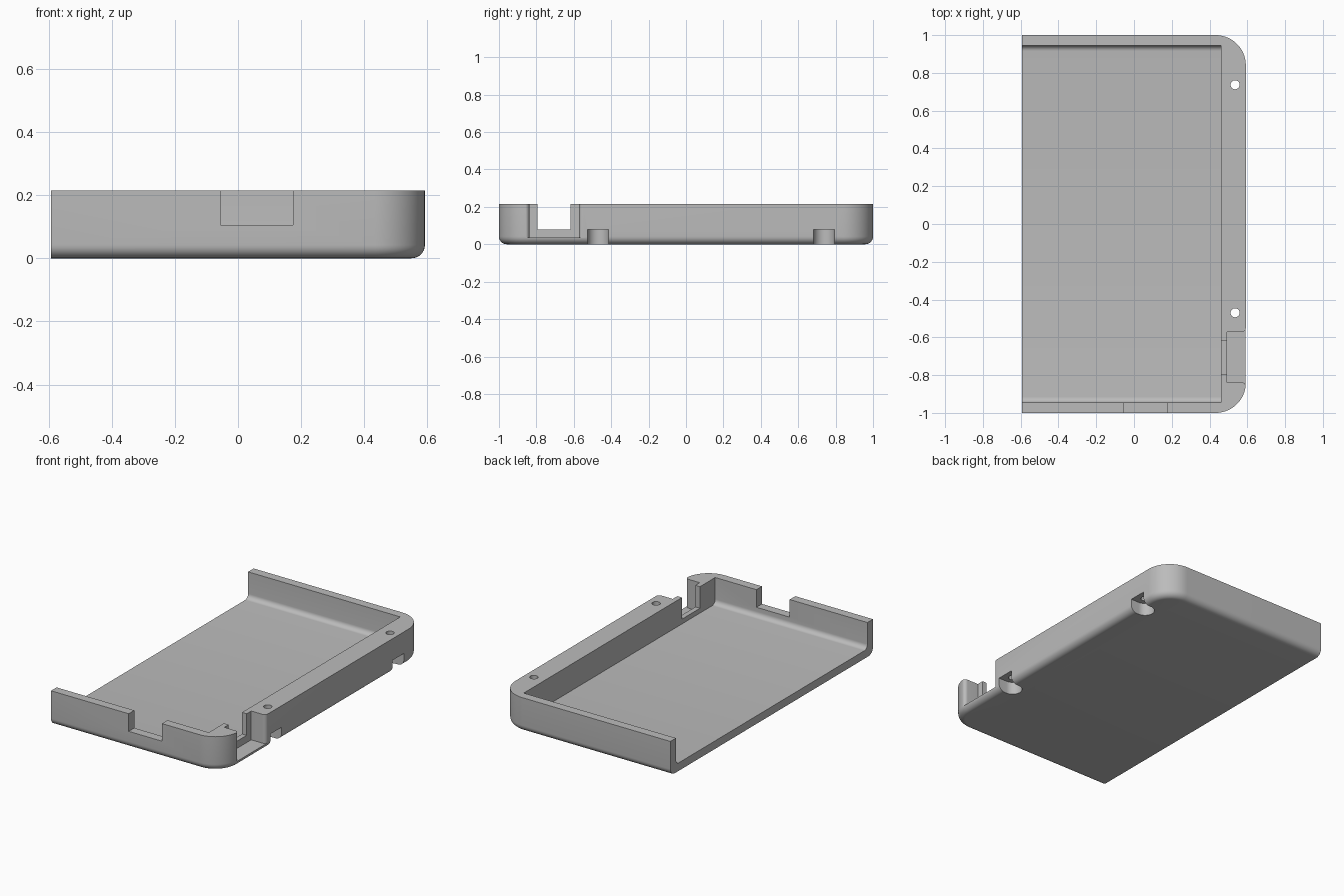
import bpy, bmesh, math
from math import sin, cos, pi

cube = bpy.data.objects.get("Cube")
if cube:
    bpy.data.objects.remove(cube, do_unlink=True)

X, Y, H = 0.592, 1.0, 0.215      # half width, half length, height
CORNER, FILLET = 0.16, 0.042     # corner and bottom edge radii
FLOOR, INNER_X, INNER_Y = 0.05, 0.46, 0.945

grey = bpy.data.materials.new("plain grey")
grey.use_nodes = True
colour = (0.5, 0.5, 0.5, 1)
grey.diffuse_color = colour
grey.node_tree.nodes["Principled BSDF"].inputs["Base Color"].default_value = colour


def arc(cx, cy, r, a0, a1, n=12):
    return [(cx + r * cos(a0 + (a1 - a0) * i / n),
             cy + r * sin(a0 + (a1 - a0) * i / n)) for i in range(n + 1)]


def loft(name, rings):
    """Skin a stack of closed rings and cap both ends."""
    bm = bmesh.new()
    loops = [[bm.verts.new(p) for p in ring] for ring in rings]
    n = len(loops[0])
    for a, b in zip(loops, loops[1:]):
        for i in range(n):
            j = (i + 1) % n
            bm.faces.new((a[i], a[j], b[j], b[i]))
    bm.faces.new(loops[0][::-1])
    bm.faces.new(loops[-1])
    bmesh.ops.recalc_face_normals(bm, faces=bm.faces)
    mesh = bpy.data.meshes.new(name)
    bm.to_mesh(mesh)
    bm.free()
    obj = bpy.data.objects.new(name, mesh)
    bpy.context.collection.objects.link(obj)
    mesh.materials.append(grey)
    return obj


def prism(name, outline, z0, z1):
    return loft(name, [[(x, y, z) for x, y in outline] for z in (z0, z1)])


def box(name, x0, x1, y0, y1, z0, z1):
    return prism(name, [(x0, y0), (x1, y0), (x1, y1), (x0, y1)], z0, z1)


def body_ring(inset, z):
    """Outline with two rounded corners; the open left end stays in place."""
    r, c = CORNER - inset, CORNER
    pts = [(-X, -Y + inset)]
    pts += arc(X - c, -Y + c, r, -pi / 2, 0, 20)
    pts += arc(X - c, Y - c, r, 0, pi / 2, 20)
    pts += [(-X, Y - inset)]
    return [(x, y, z) for x, y in pts]


# Outer shell with a rounded bottom edge
steps = [i / 8 * pi / 2 for i in range(9)]
rings = [body_ring(FILLET * (1 - sin(a)), FILLET * (1 - cos(a))) for a in steps]
case = loft("case_shell", rings + [body_ring(0, H)])

# Tray cavity, open on the left, with rounded floor edges along the long sides
r = 0.03
section = [(INNER_Y, 0.4)] + arc(INNER_Y - r, FLOOR + r, r, 0, -pi / 2, 8)
section += arc(-INNER_Y + r, FLOOR + r, r, -pi / 2, -pi, 8) + [(-INNER_Y, 0.4)]
cutters = [loft("cavity_cutter",
                [[(x, y, z) for y, z in section] for x in (-0.8, INNER_X)])]

# Notch in the front wall
cutters.append(box("front_notch_cutter", -0.055, 0.175, -1.1, -0.9, 0.105, 0.4))

# Port recess with rounded outer edges, and the slot behind it
y0, y1, r = -0.838, -0.572, 0.022
recess = [(0.492, y1), (0.492, y0)]
recess += arc(X - r, y0 - r, r, pi / 2, 0, 6) + [(0.7, y0 - r), (0.7, y1 + r)]
recess += arc(X - r, y1 + r, r, 0, -pi / 2, 6)
cutters.append(prism("port_recess_cutter", recess, 0.035, 0.4))
cutters.append(box("port_slot_cutter", 0.4, 0.55, -0.795, -0.617, 0.08, 0.4))

# Screw holes, each with a round-ended pocket below that opens to the side
for y in (0.737, -0.47):
    hole = arc(0.535, y, 0.024, 0, 2 * pi, 24)[:-1]
    cutters.append(prism("screw_hole_cutter", hole, -0.1, 0.4))
    pocket = arc(0.535, y, 0.056, pi / 2, 3 * pi / 2, 20)
    pocket += [(0.7, y - 0.056), (0.7, y + 0.056)]
    cutters.append(prism("screw_pocket_cutter", pocket, -0.1, 0.08))

bpy.ops.object.select_all(action='DESELECT')
bpy.context.view_layer.objects.active = case
case.select_set(True)
for cutter in cutters:
    mod = case.modifiers.new(cutter.name, 'BOOLEAN')
    mod.operation = 'DIFFERENCE'
    mod.solver = 'EXACT'
    mod.object = cutter
    bpy.ops.object.modifier_apply(modifier=mod.name)
    bpy.data.objects.remove(cutter, do_unlink=True)

bpy.ops.object.shade_smooth_by_angle(angle=math.radians(30))
